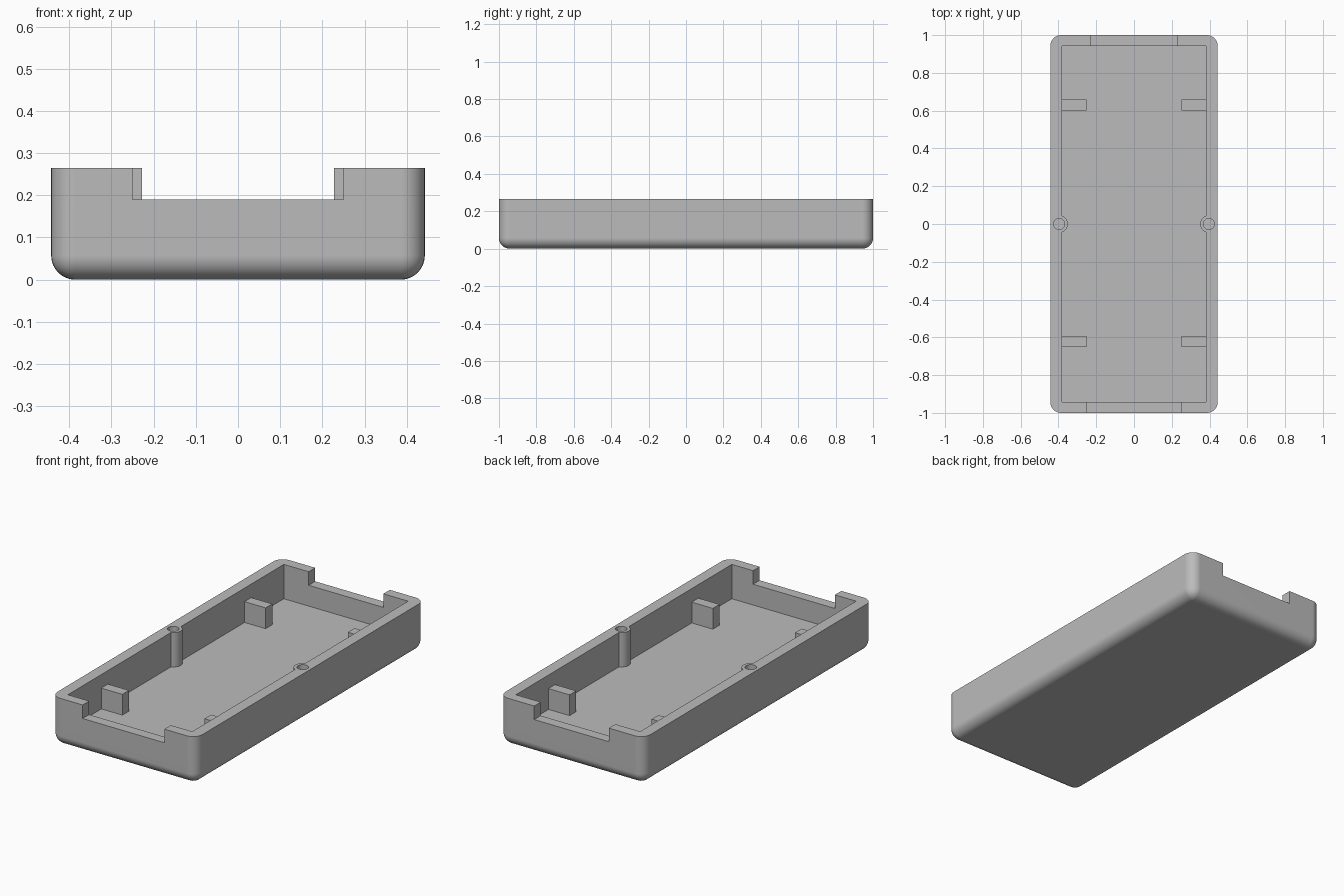
import bpy, bmesh, math
from mathutils import Matrix, Vector

old = bpy.data.objects.get("Cube")
if old:
    bpy.data.objects.remove(old, do_unlink=True)

HALF_X, HALF_Y, HEIGHT = 0.443, 1.0, 0.265
CAV_X, CAV_Y, FLOOR = 0.38, 0.943, 0.075
LEDGE = 0.19
ABOVE = 0.5

grey = bpy.data.materials.new("light grey plastic")
grey.use_nodes = True
grey.diffuse_color = (0.5, 0.5, 0.5, 1)
grey.node_tree.nodes["Principled BSDF"].inputs["Base Color"].default_value = (0.5, 0.5, 0.5, 1)


def finish(name, bm):
    mesh = bpy.data.meshes.new(name)
    bm.to_mesh(mesh)
    bm.free()
    mesh.materials.append(grey)
    obj = bpy.data.objects.new(name, mesh)
    bpy.context.scene.collection.objects.link(obj)
    return obj


def box(name, lo, hi, radius=0):
    lo, hi = Vector(lo), Vector(hi)
    bm = bmesh.new()
    bmesh.ops.create_cube(bm, size=1, matrix=Matrix.Translation((lo + hi) / 2)
                          @ Matrix.Diagonal((*(hi - lo), 1)))
    if radius:
        # round every edge except those of the top rim
        edges = [e for e in bm.edges if min(v.co.z for v in e.verts) < lo.z + 0.001]
        bmesh.ops.bevel(bm, geom=edges, offset=radius, segments=8, profile=0.5,
                        affect='EDGES', clamp_overlap=True)
    return finish(name, bm)


def cylinder(name, x, radius, bottom, top):
    bm = bmesh.new()
    bmesh.ops.create_cone(bm, cap_ends=True, segments=40, radius1=radius, radius2=radius,
                          depth=top - bottom,
                          matrix=Matrix.Translation((x, 0, (top + bottom) / 2)))
    return finish(name, bm)


def cut(target, cutter):
    cutter.hide_render = True
    mod = target.modifiers.new("cut", 'BOOLEAN')
    mod.operation = 'DIFFERENCE'
    mod.solver = 'EXACT'
    mod.object = cutter
    bpy.context.view_layer.objects.active = target
    bpy.ops.object.modifier_apply(modifier=mod.name)
    bpy.data.objects.remove(cutter, do_unlink=True)


# Outer shell with rounded corners and rounded bottom
tray = box("tray", (-HALF_X, -HALF_Y, 0), (HALF_X, HALF_Y, HEIGHT), 0.057)

# Cavity, leaving out the support blocks and screw posts so they stay solid
cavity = box("cavity_cutter", (-CAV_X, -CAV_Y, FLOOR), (CAV_X, CAV_Y, ABOVE))
for side in (-1, 1):
    for y0, y1 in ((-0.651, -0.593), (0.6, 0.658)):
        x0, x1 = sorted((side * 0.251, side * 0.42))
        cut(cavity, box("support_block", (x0, y0, -0.1), (x1, y1, LEDGE)))
    cut(cavity, cylinder("screw_post", side * 0.396, 0.046, -0.1, ABOVE + 0.1))
cut(tray, cavity)

# Notches in the two end walls: front is slightly wider
cut(tray, box("front_notch", (-0.25, -1.1, LEDGE), (0.25, -0.9, ABOVE)))
cut(tray, box("back_notch", (-0.228, 0.9, LEDGE), (0.228, 1.1, ABOVE)))

# Screw holes
for side in (-1, 1):
    cut(tray, cylinder("screw_hole", side * 0.396, 0.029, FLOOR + 0.005, ABOVE))

# Smooth rounded surfaces, crisp edges
bpy.ops.object.select_all(action='DESELECT')
tray.select_set(True)
bpy.context.view_layer.objects.active = tray
bpy.ops.object.shade_smooth_by_angle(angle=math.radians(30))
normals = tray.modifiers.new("even shading", 'WEIGHTED_NORMAL')
normals.keep_sharp = True
